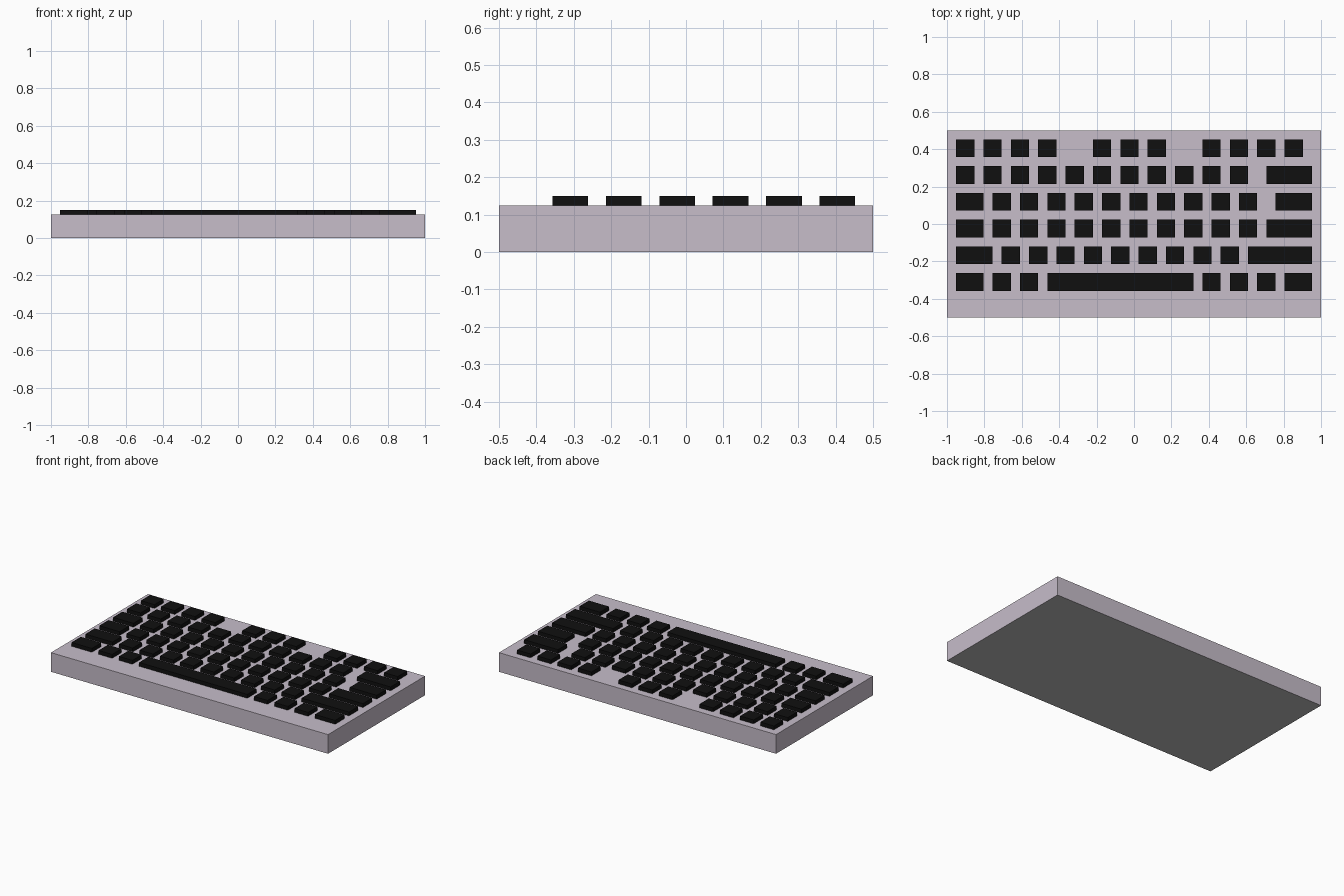
import bpy, bmesh

if "Cube" in bpy.data.objects:
    bpy.data.objects.remove(bpy.data.objects["Cube"])

UX, UY = 1 / 20.5, 1 / 21        # layout grid cell, x and y
BASE_H, KEY_TOP = 0.125, 0.15


def material(name, rgb):
    m = bpy.data.materials.new(name)
    m.diffuse_color = (*rgb, 1)
    m.use_nodes = True
    m.node_tree.nodes["Principled BSDF"].inputs["Base Color"].default_value = m.diffuse_color
    return m


def add_box(bm, x0, x1, y0, y1, z0, z1):
    verts = bmesh.ops.create_cube(bm, size=1)["verts"]
    for v in verts:
        v.co.x = x1 if v.co.x > 0 else x0
        v.co.y = y1 if v.co.y > 0 else y0
        v.co.z = z1 if v.co.z > 0 else z0


def make_object(name, bm, *mats):
    mesh = bpy.data.meshes.new(name)
    bm.to_mesh(mesh)
    bm.free()
    for m in mats:
        mesh.materials.append(m)
    obj = bpy.data.objects.new(name, mesh)
    bpy.context.collection.objects.link(obj)
    return obj


case_mat = material("pale_case", (0.57, 0.51, 0.59))
under_mat = material("grey_underside", (0.5, 0.5, 0.5))
key_mat = material("black_keys", (0.005, 0.005, 0.005))

# Case, with a plain grey underside
bm = bmesh.new()
add_box(bm, -1, 1, -0.5, 0.5, 0, BASE_H)
bm.normal_update()
for f in bm.faces:
    f.material_index = 1 if f.normal.z < -0.5 else 0
make_object("case", bm, case_mat, under_mat)


def run(first, last):
    """Standard two-cell keys at every third cell."""
    return [(s, s + 2) for s in range(first, last + 1, 3)]


# Key rows from back to front: (start, end) in grid cells from the left edge
rows = {
    "function_keys": run(1, 10) + run(16, 22) + run(28, 37),
    "number_keys": run(1, 31) + [(35, 40)],
    "upper_letter_keys": [(1, 4)] + run(5, 32) + [(36, 40)],
    "home_letter_keys": [(1, 4)] + run(5, 32) + [(35, 40)],
    "lower_letter_keys": [(1, 5)] + run(6, 30) + [(33, 40)],
    "space_bar_row": [(1, 4)] + run(5, 8) + [(11, 27)] + run(28, 34) + [(37, 40)],
}
for i, (name, keys) in enumerate(rows.items()):
    bm = bmesh.new()
    y1 = (9.5 - 3 * i) * UY
    for a, b in keys:
        add_box(bm, a * UX - 1, b * UX - 1, y1 - 2 * UY, y1, BASE_H, KEY_TOP)
    make_object(name, bm, key_mat)
